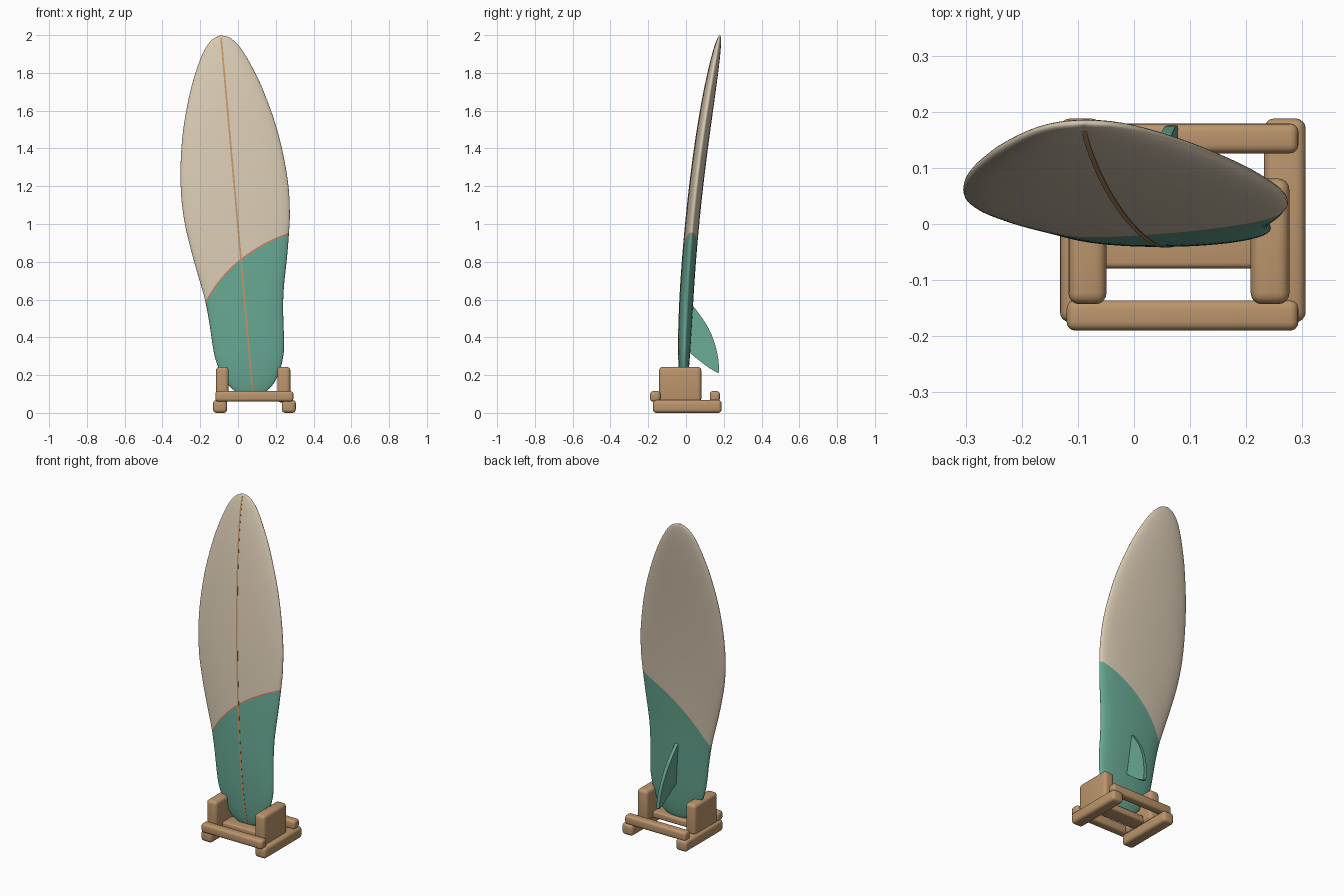
import bpy, bmesh, math
from mathutils import Vector

if "Cube" in bpy.data.objects:
    bpy.data.objects.remove(bpy.data.objects["Cube"])


def material(name, rgb):
    m = bpy.data.materials.new(name)
    m.diffuse_color = (*rgb, 1)
    m.use_nodes = True
    m.node_tree.nodes["Principled BSDF"].inputs["Base Color"].default_value = m.diffuse_color
    return m


CREAM = material("cream", (0.68, 0.58, 0.44))
TEAL = material("teal", (0.135, 0.385, 0.29))
WOOD = material("wood", (0.50, 0.30, 0.15))
CORAL = material("coral", (0.68, 0.19, 0.11))
STRINGER = material("stringer_tan", (0.54, 0.30, 0.13))


def finish(bm, name, mats, angle=40):
    """Turn a bmesh into a smooth-shaded object."""
    bmesh.ops.recalc_face_normals(bm, faces=bm.faces)
    me = bpy.data.meshes.new(name)
    bm.to_mesh(me)
    bm.free()
    for m in mats:
        me.materials.append(m)
    ob = bpy.data.objects.new(name, me)
    bpy.context.collection.objects.link(ob)
    bpy.ops.object.select_all(action='DESELECT')
    bpy.context.view_layer.objects.active = ob
    ob.select_set(True)
    bpy.ops.object.shade_smooth_by_angle(angle=math.radians(angle))
    return ob


def catmull(pts, n):
    """Smooth 2D curve through the points."""
    p = [Vector(q) for q in pts]
    p = [2 * p[0] - p[1]] + p + [2 * p[-1] - p[-2]]
    out = []
    for a, b, c, d in zip(p, p[1:], p[2:], p[3:]):
        for i in range(n):
            t = i / n
            out.append(0.5 * (2 * b + (c - a) * t + (2 * a - 5 * b + 4 * c - d) * t * t
                              + (3 * b - a - 3 * c + d) * t ** 3))
    return out + [p[-2]]


# Board outline: distance from the tail, half width
LENGTH = 1.917
outline = catmull([(0, 0), (0.01, 0.055), (0.04, 0.1), (0.09, 0.138), (0.155, 0.166),
                   (0.22, 0.183), (0.29, 0.19), (0.414, 0.197), (0.517, 0.207),
                   (0.6, 0.221), (0.72, 0.245), (0.85, 0.267), (0.95, 0.28),
                   (1.1, 0.285), (1.28, 0.27), (1.45, 0.24), (1.62, 0.193),
                   (1.72, 0.156), (1.8, 0.12), (1.86, 0.085), (1.9, 0.045), (LENGTH, 0)], 10)


def half_width(u):
    for a, b in zip(outline, outline[1:]):
        if u <= b.x:
            f = (u - a.x) / max(b.x - a.x, 1e-9)
            return max(0, a.y + (b.y - a.y) * f)
    return 0


def half_depth(u):
    r = (u - 0.85) / (0.85 if u < 0.85 else LENGTH - 0.85)
    return 0.037 * math.sqrt(max(0, 1 - r ** 4))


def place(u, w, depth):
    """Board coordinates to the tilted, leaning, curved board in space."""
    z = 0.09 + 0.996 * u + 0.089 * w
    rocker = -0.037 + 0.045 * ((u - 0.95) / 0.95) ** 2
    return Vector((0.08 - 0.089 * u + 0.996 * w, -0.03 + 0.1 * z + rocker + depth, z))


# Board: loft whose rows follow the slanted colour boundary
COLS, LOW, HIGH = 72, 30, 44
bm = bmesh.new()
rows = []
for r in range(LOW + HIGH + 2):
    row = []
    for c in range(COLS):
        a = 2 * math.pi * c / COLS
        t, s = math.cos(a), math.sin(a)
        edge = 0.725 + 0.1615 * t - 0.0465 * t * t
        if r <= LOW:
            u = (edge - 0.004) * (1 - math.cos(math.pi / 2 * r / LOW))
        else:
            k = (r - LOW - 1) / HIGH
            u = edge + 0.004 + (LENGTH - edge - 0.004) * math.sin(math.pi / 2 * k)
        depth = -math.copysign(abs(s) ** 0.9, s) * half_depth(u)
        row.append(bm.verts.new(place(u, t * half_width(u), depth)))
    rows.append(row)
for r in range(len(rows) - 1):
    for c in range(COLS):
        d = (c + 1) % COLS
        f = bm.faces.new((rows[r][c], rows[r][d], rows[r + 1][d], rows[r + 1][c]))
        front = c < COLS // 2
        f.material_index = 1 if r < LOW else 0 if r > LOW else 2 if front else 1
bmesh.ops.remove_doubles(bm, verts=bm.verts, dist=1e-5)
finish(bm, "board", [CREAM, TEAL, CORAL], 60)

# Stringer: thin strip down the middle of the front face
bm = bmesh.new()
pairs = []
for i in range(81):
    u = 0.01 + (LENGTH - 0.025) * i / 80
    pairs.append([bm.verts.new(place(u, w, -half_depth(u) - e))
                  for w, e in ((-0.0045, -0.002), (-0.0045, 0.0012),
                               (0.0045, 0.0012), (0.0045, -0.002))])
for p, q in zip(pairs, pairs[1:]):
    for j in range(4):
        k = (j + 1) % 4
        bm.faces.new((p[j], p[k], q[k], q[j]))
finish(bm, "stringer", [STRINGER])

# Fin: swept profile (depth, height) given a slim thickness
lead = catmull([(0.02, 0.585), (0.05, 0.55), (0.11, 0.465), (0.15, 0.375),
                (0.17, 0.29), (0.176, 0.215)], 5)
trail = catmull([(0.170, 0.210), (0.12, 0.24), (0.06, 0.285), (0.0, 0.335)], 5)
bm = bmesh.new()
sides = []
for off in (-0.010, 0.010):
    sides.append([bm.verts.new((0.08 - 0.0895 * (p.y - 0.09) + off, p.x, p.y))
                  for p in lead + trail])
bm.faces.new(sides[0])
bm.faces.new(sides[1][::-1])
for i in range(len(sides[0])):
    j = (i + 1) % len(sides[0])
    bm.faces.new((sides[0][j], sides[0][i], sides[1][i], sides[1][j]))
rim = [e for f in bm.faces if len(f.verts) > 4 for e in f.edges]
bmesh.ops.bevel(bm, geom=rim, offset=0.004, segments=2, affect='EDGES', clamp_overlap=True)
finish(bm, "fin", [TEAL])


def bar(name, x, y, z, radius):
    """Rounded wooden block from its extents."""
    bm = bmesh.new()
    bmesh.ops.create_cube(bm, size=1)
    for v in bm.verts:
        v.co = [(lo + hi) / 2 + q * (hi - lo) for (lo, hi), q in zip((x, y, z), v.co)]
    bmesh.ops.bevel(bm, geom=bm.edges[:], offset=radius, segments=4,
                    profile=0.5, affect='EDGES')
    finish(bm, name, [WOOD])


# Stand: runners, side cheeks and cross bars
for side, x0, x1 in (("left", -0.132, -0.058), ("right", 0.232, 0.306)):
    bar(side + "_runner", (x0, x1), (-0.175, 0.188), (0, 0.068), 0.018)
for side, x0, x1 in (("left", -0.117, -0.049), ("right", 0.208, 0.277)):
    bar(side + "_cheek", (x0, x1), (-0.143, 0.081), (0.055, 0.244), 0.02)
bar("front_bar", (-0.12, 0.293), (-0.19, -0.136), (0.06, 0.115), 0.015)
bar("back_bar", (-0.12, 0.293), (0.126, 0.179), (0.06, 0.115), 0.015)
bar("centre_bar", (-0.09, 0.25), (-0.079, 0.02), (0.06, 0.1), 0.01)
